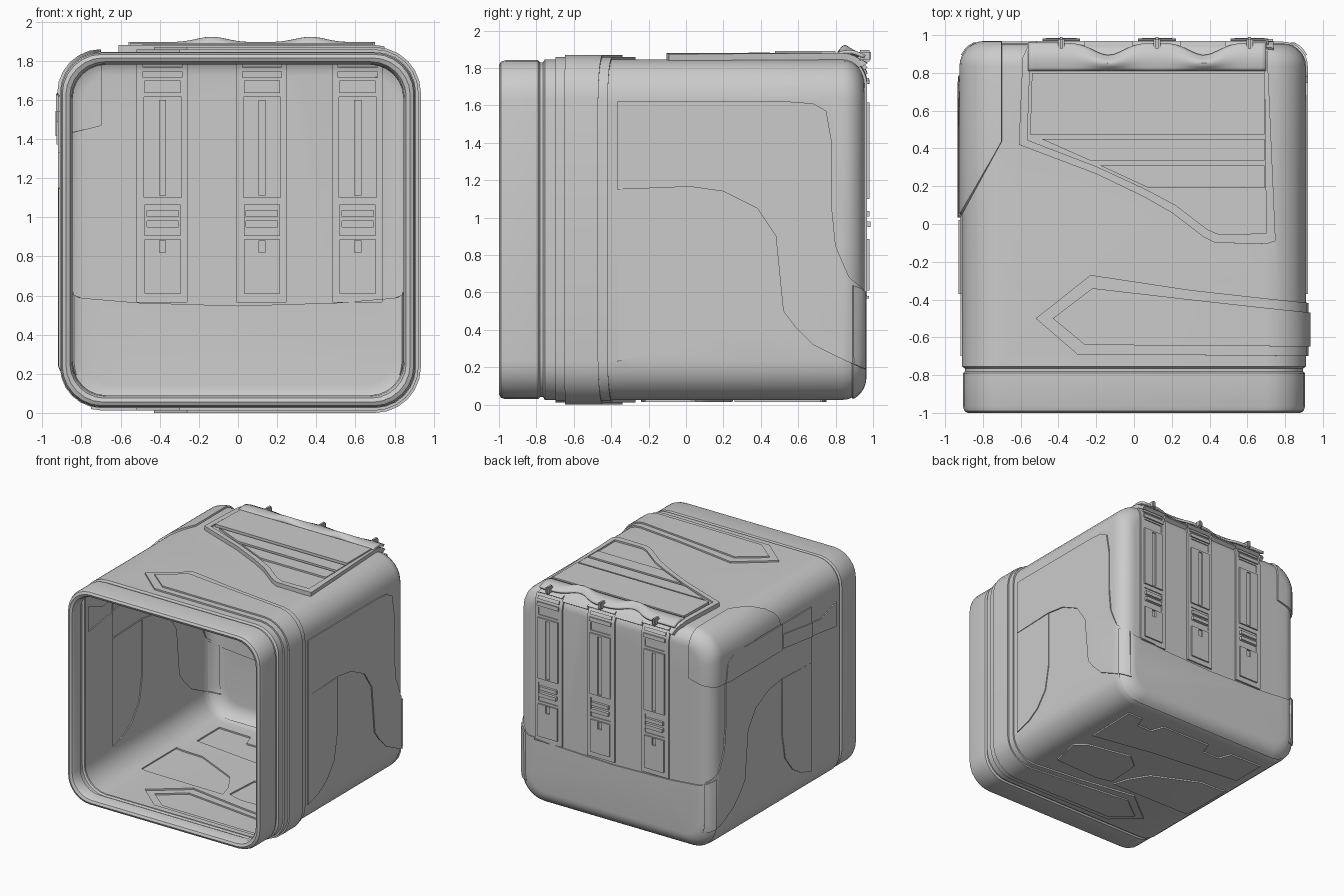
import bpy, bmesh, math
from mathutils import Vector

if "Cube" in bpy.data.objects:
    bpy.data.objects.remove(bpy.data.objects["Cube"])

bm = bmesh.new()
MID = Vector((0, 0, 0.92))


def section(y, inset, lo=0.025, hi=1.845, hw=0.91, r=0.21, n=6):
    """Ring of vertices: rounded rectangle in the xz plane."""
    w, a, b, r = hw - inset, lo + inset, hi - inset, max(r - inset * 0.6, 0.03)
    ring = []
    for i, (sx, z) in enumerate(((1, b), (-1, b), (-1, a), (1, a))):
        cz = z - r if z == b else z + r
        for k in range(n + 1):
            t = math.pi / 2 * (i + k / n)
            ring.append(bm.verts.new((sx * (w - r) + r * math.cos(t), y, cz + r * math.sin(t))))
    return ring


# Body: one open sheet lofted from the inner lip to the rounded back
steps = [(-0.90, 0.065), (-0.97, 0.06), (-0.99, 0.05), (-1.0, 0.03), (-0.99, 0.012), (-0.965, 0.004),
         (-0.79, 0.004), (-0.78, 0.016), (-0.765, 0.016), (-0.755, 0.0), (-0.3, 0.0), (0.3, 0.0)]
steps += [(0.835 + 0.12 * math.sin(a), 0.12 * (1 - math.cos(a)))
          for a in [math.pi / 2 * k / 7 for k in range(8)]]
rings = [section(y, i) for y, i in steps]
for p, q in zip(rings, rings[1:]):
    for k in range(len(p)):
        j = (k + 1) % len(p)
        bm.faces.new((p[k], p[j], q[j], q[k]))
cap = bm.faces.new(rings[-1])
bmesh.ops.recalc_face_normals(bm, faces=bm.faces[:])
cap.normal_update()
if cap.normal.y < 0:
    bmesh.ops.reverse_faces(bm, faces=bm.faces[:])
bm.normal_update()


def cut(faces, co, no):
    geom = set(faces)
    for f in faces:
        geom.update(f.edges)
        geom.update(f.verts)
    if geom:
        bmesh.ops.bisect_plane(bm, geom=list(geom), dist=1e-5, plane_co=co, plane_no=no)
        bm.normal_update()


def lift(faces, h):
    """Step a face region out (or in) along its own normals."""
    if not faces:
        return
    out = bmesh.ops.extrude_face_region(bm, geom=faces)["geom"]
    for f in faces:
        if f.is_valid:
            bm.faces.remove(f)
    new = {v for v in out if isinstance(v, bmesh.types.BMVert)}
    tops = {f for f in out if isinstance(f, bmesh.types.BMFace) and all(v in new for v in f.verts)}
    for f in tops:
        f.normal_update()
    moves = []
    for v in new:
        d = sum((f.normal for f in v.link_faces if f in tops), Vector())
        if d.length > 1e-6:
            moves.append((v, d.normalized() * h))
    for v, d in moves:
        v.co += d
    bm.normal_update()


def inside(u, v, poly):
    hit = False
    for (a, b), (c, d) in zip(poly, poly[1:] + poly[:1]):
        if (b > v) != (d > v) and u < (c - a) * (v - b) / (d - b) + a:
            hit = not hit
    return hit


def emboss(poly, k, s, h, pick=None):
    """Cut an outline, seen along axis k with sign s, into the body and lift it."""
    u, w = [i for i in range(3) if i != k]
    axis = Vector((0, 0, 0))
    axis[k] = s
    pick = pick or (lambda f: f.normal.dot(axis) > 0.45 and (f.calc_center_median() - MID).dot(axis) > 0.65)
    for p, q in zip(poly, poly[1:] + poly[:1]):
        co, no = Vector(), Vector()
        co[u], co[w] = p
        no[u], no[w] = q[1] - p[1], p[0] - q[0]
        hits = []
        for f in bm.faces:
            if pick(f) and all(min(x.co[i] for x in f.verts) <= max(a, b) + 1e-4 and
                               max(x.co[i] for x in f.verts) >= min(a, b) - 1e-4
                               for i, a, b in ((u, p[0], q[0]), (w, p[1], q[1]))):
                hits.append(f)
        cut(hits, co, no.normalized())
    region = []
    for f in bm.faces:
        c = f.calc_center_median()
        if pick(f) and inside(c[u], c[w], poly):
            region.append(f)
    lift(region, h)


def rect(a, b, c, d):
    return [(a, c), (b, c), (b, d), (a, d)]


# Wrap band: pointed on top and underneath, running over the right side
wrap = lambda f: f.calc_center_median().y > -0.75 and f.calc_center_median().x > -0.6
emboss([(-0.52, -0.5), (-0.3, -0.69), (1.1, -0.70), (1.1, -0.42), (0.93, -0.42), (0.3, -0.35), (-0.23, -0.27)],
       2, 1, 0.013, wrap)
emboss([(-0.43, -0.5), (-0.26, -0.64), (1.1, -0.65), (1.1, -0.48), (0.93, -0.47), (0.3, -0.40), (-0.22, -0.34)],
       2, 1, 0.012, wrap)

# Side panels, mirrored
arch = [(-0.37, 1.15), (0.02, 1.165), (0.2, 1.14), (0.38, 1.05), (0.48, 0.9), (0.5, 0.7), (0.52, 0.5),
        (0.58, 0.42), (0.68, 0.32), (0.82, 0.25), (0.95, 0.19)]
upper = [(0.96, 0.6), (0.87, 0.68), (0.8, 0.85), (0.78, 1.05), (0.78, 1.4), (0.75, 1.57), (0.68, 1.61),
         (0.55, 1.62), (-0.37, 1.62)]
pocket = [(-0.37, 0.23), (-0.23, 0.27), (-0.12, 0.34), (-0.02, 0.47), (0.02, 0.68), (0.02, 1.16), (-0.37, 1.148)]
for s in (1, -1):
    emboss(arch + upper, 0, s, 0.01)
    emboss(pocket, 0, s, 0.008)

# Padded upper left back corner and the strip running forward from it
planes = [(Vector((-0.7, 0, 0)), Vector((-1, 0, 0))), (Vector((-0.86, 0, 1.43)), Vector((-0.24, 0, 0.97))),
          (Vector((-0.72, 0.4, 0)), Vector((-0.88, 0.48, 0)))]
near = lambda c: c.x < -0.2 and c.z > 1.0 and c.y > -0.72
for co, no in planes:
    cut([f for f in bm.faces if any(near(v.co) for v in f.verts) and f.calc_center_median().y > -0.75], co, no)
lift([f for f in bm.faces if f.calc_center_median().y > -0.72 and
      all((f.calc_center_median() - co).dot(no) > 0 for co, no in planes)], 0.014)
emboss([(-0.7, 1.33), (0.02, 1.42), (0.02, 1.54), (-0.5, 1.47), (-0.7, 1.54)], 0, -1, 0.009)

# Back skirt
emboss([(-0.95, 0.66), (-0.86, 0.61), (-0.8, 0.585), (-0.5, 0.56), (0, 0.545), (0.5, 0.56), (0.8, 0.585),
        (0.86, 0.61), (0.95, 0.66), (0.95, 0.0), (-0.95, 0.0)], 1, 1, 0.01)

# Three back straps with buckles, slots and tags
for x in (-0.385, 0.122, 0.612):
    emboss(rect(x - 0.13, x + 0.125, 0.568, 1.80), 1, 1, 0.014)
    for w, a, b, h in ((0.095, 1.10, 1.615, 0.012), (0.018, 1.11, 1.60, -0.01), (0.092, 0.905, 1.065, -0.008),
                       (0.08, 0.95, 0.98, 0.025), (0.08, 1.005, 1.035, 0.02), (0.09, 0.61, 0.885, 0.012),
                       (0.018, 0.82, 0.88, -0.014), (0.092, 1.635, 1.70, -0.008), (0.10, 1.715, 1.745, 0.012),
                       (0.10, 1.765, 1.79, 0.01)):
        emboss(rect(x - w, x + w, a, b), 1, 1, h)

# Top panel: raised frame, sunken field and stepped slats
emboss([(-0.61, 0.42), (-0.59, 0.87), (-0.55, 0.94), (0.70, 0.94), (0.745, -0.09), (0.7, -0.105), (0.43, -0.1),
        (0.37, -0.07), (0.2, 0.06), (0.05, 0.145), (-0.2, 0.265)], 2, 1, 0.035)
emboss([(-0.565, 0.445), (-0.55, 0.86), (0.69, 0.86), (0.70, -0.05), (0.45, -0.055), (0.39, -0.03),
        (0.22, 0.1), (0.06, 0.185), (-0.2, 0.305)], 2, 1, -0.014)
for a, b, xa, xb, h in ((0.475, 0.80, -0.55, -0.54, 0.024), (0.335, 0.45, -0.23, -0.49, 0.016),
                        (0.19, 0.31, 0.08, -0.18, 0.014)):
    emboss([(xa, a), (0.69, a), (0.69, b), (xb, b)], 2, 1, h)

# Underside panels
for poly in ([(0.66, 0.72), (0.65, 0.26), (0.1, 0.36), (-0.7, 0.45), (-0.7, 0.75), (-0.4, 0.74), (-0.36, 0.63),
              (-0.2, 0.63), (-0.16, 0.74), (0.3, 0.73), (0.34, 0.62), (0.48, 0.62), (0.52, 0.72)],
             [(0.62, -0.22), (0.68, 0.05), (0.6, 0.12), (0.2, 0.2), (0.08, 0.1), (0.06, -0.2), (0.2, -0.24)],
             [(0.02, -0.23), (-0.02, -0.1), (-0.12, 0.06), (-0.5, 0.24), (-0.75, 0.25), (-0.75, -0.22)]):
    emboss(poly, 2, -1, 0.012)

bmesh.ops.remove_doubles(bm, verts=bm.verts[:], dist=0.0003)


def finish(name, mesh, angle=32):
    me = bpy.data.meshes.new(name)
    mesh.to_mesh(me)
    mesh.free()
    ob = bpy.data.objects.new(name, me)
    bpy.context.collection.objects.link(ob)
    bpy.ops.object.select_all(action="DESELECT")
    ob.select_set(True)
    bpy.context.view_layer.objects.active = ob
    bpy.ops.object.shade_smooth_by_angle(angle=math.radians(angle))
    return ob


finish("case_body", bm)

# Wavy scalloped flap along the top back edge
fb = bmesh.new()
rows = []
for i in range(49):
    x = -0.56 + 1.26 * i / 48
    w = sum(math.exp(-((x - c) / 0.11) ** 2) for c in (-0.135, 0.37))
    rows.append([fb.verts.new((x, 0.81 + (0.15 - 0.065 * w) * t,
                               1.885 + (0.012 + 0.028 * w) * math.sin(math.pi * min(t, 0.9)) - 0.02 * t ** 3))
                 for t in [j / 8 for j in range(9)]])
for p, q in zip(rows, rows[1:]):
    for j in range(8):
        fb.faces.new((p[j], q[j], q[j + 1], p[j + 1]))
flap = finish("back_flap", fb)
mod = flap.modifiers.new("thickness", "SOLIDIFY")
mod.thickness = 0.02

# Small clips holding the flap above each strap
for i, x in enumerate((-0.385, 0.122, 0.612)):
    cb = bmesh.new()
    bmesh.ops.create_cube(cb, size=1)
    for v in cb.verts:
        v.co = Vector((x + v.co.x * 0.035, 0.955 + v.co.y * 0.07, 1.865 + v.co.z * 0.06))
    bmesh.ops.bevel(cb, geom=cb.edges[:], offset=0.01, segments=2, affect="EDGES")
    finish(f"flap_clip_{i + 1}", cb)
